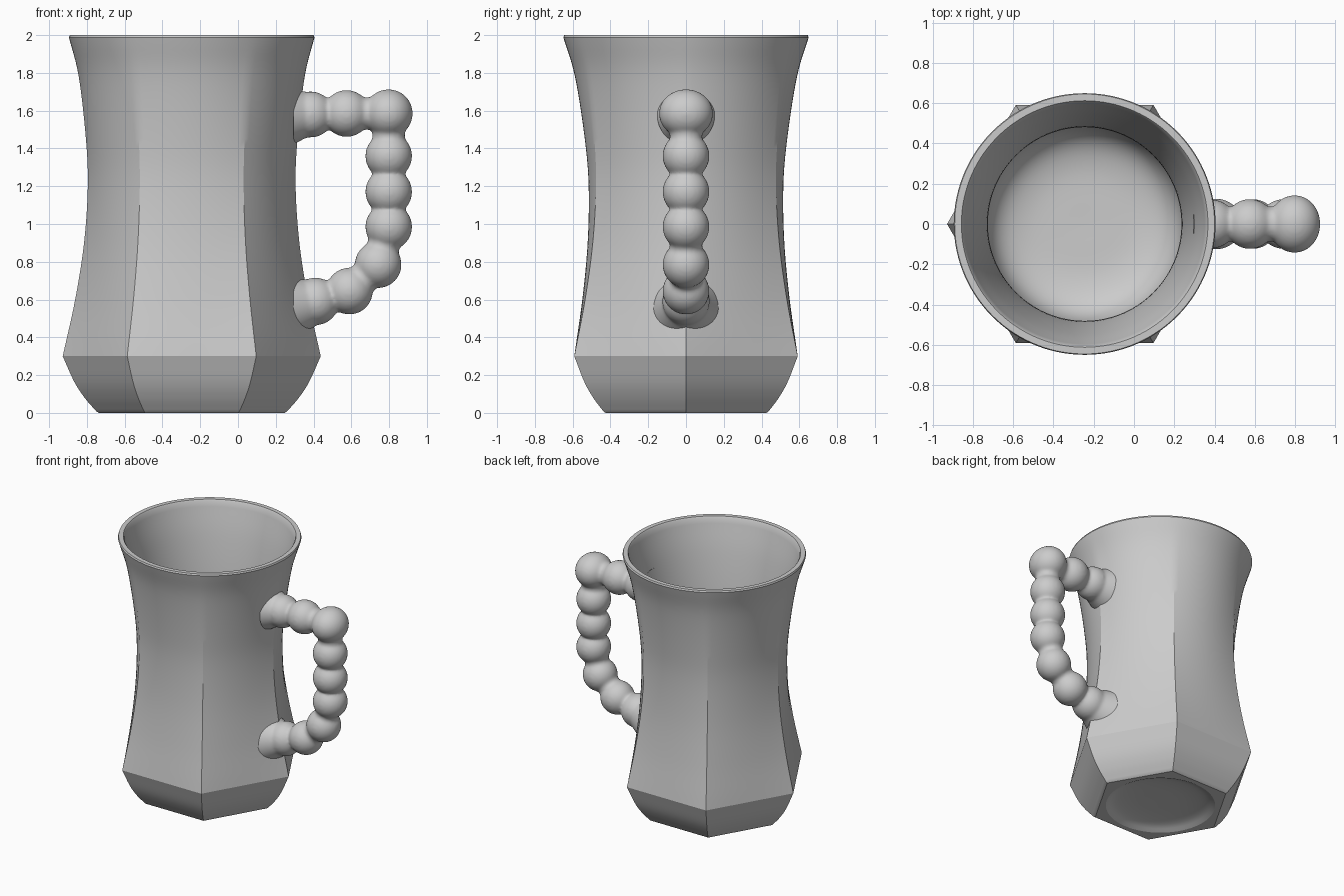
import bpy, bmesh
from math import cos, pi, sin, radians
from mathutils import Vector, Matrix

if "Cube" in bpy.data.objects:
    bpy.data.objects.remove(bpy.data.objects["Cube"])

CX = -0.245   # axis of the mug body
SEG = 120


def spline(pts, n=6):
    """Catmull-Rom through (radius, z) points."""
    p = [Vector(q) for q in pts]
    p = [2 * p[0] - p[1]] + p + [2 * p[-1] - p[-2]]
    out = []
    for i in range(1, len(p) - 2):
        a, b, c, d = p[i - 1:i + 3]
        for k in range(n):
            t = k / n
            out.append(0.5 * (2 * b + (c - a) * t + (2 * a - 5 * b + 4 * c - d) * t * t
                              + (3 * b - a - 3 * c + d) * t ** 3))
    return out + [p[-2]]


def ring(bm, r, z, roundness):
    """Ring blending from a hexagon (0) to a circle (1)."""
    vs = []
    for i in range(SEG):
        a = 2 * pi * i / SEG
        hexa = cos(pi / 6) / cos(a % (pi / 3) - pi / 6)
        k = r * (hexa + (1 - hexa) * roundness)
        vs.append(bm.verts.new((CX + k * cos(a), k * sin(a), z)))
    return vs


def finish(bm, name, angle):
    bmesh.ops.recalc_face_normals(bm, faces=bm.faces)
    me = bpy.data.meshes.new(name)
    bm.to_mesh(me)
    bm.free()
    ob = bpy.data.objects.new(name, me)
    bpy.context.collection.objects.link(ob)
    bpy.ops.object.select_all(action='DESELECT')
    ob.select_set(True)
    bpy.context.view_layer.objects.active = ob
    if angle:
        bpy.ops.object.shade_smooth_by_angle(angle=radians(angle))
    return ob


# Mug body: recessed base, hexagonal foot, waist blending to a round rim, hollow inside
recess = [(r, z, 1) for r, z in spline([(0.04, 0.05), (0.2, 0.046), (0.32, 0.03), (0.387, 0)], 4)]
foot = [(0.492, 0, 0)] + [(r, z, 0) for r, z in
                          spline([(0.505, 0.008), (0.567, 0.08), (0.622, 0.165), (0.683, 0.3)])]
wall = [(r, z, (z - 0.3) / 1.7) for r, z in
        spline([(0.683, 0.3), (0.617, 0.6), (0.57, 0.9), (0.55, 1.2), (0.56, 1.45),
                (0.598, 1.78), (0.65, 1.988)])[1:]]
rim = [(0.645, 2, 1), (0.612, 2, 1)]
inside = [(r, z, 1) for r, z in
          spline([(0.605, 1.99), (0.55, 1.75), (0.505, 1.45), (0.482, 1.15), (0.485, 0.85),
                  (0.5, 0.5), (0.485, 0.3), (0.42, 0.17), (0.28, 0.11), (0.04, 0.1)])]
bm = bmesh.new()
rings = [ring(bm, *row) for row in recess + foot + wall + rim + inside]
for a, b in zip(rings, rings[1:]):
    for i in range(SEG):
        j = (i + 1) % SEG
        bm.faces.new((a[i], a[j], b[j], b[i]))
bm.faces.new(rings[0])
bm.faces.new(rings[-1])
finish(bm, "mug_body", 22)

# Handle: string of fused beads with softened necks
beads = [(0.385, 1.58, 0.122), (0.575, 1.585, 0.124), (0.797, 1.585, 0.128), (0.798, 1.36, 0.124),
         (0.798, 1.17, 0.124), (0.798, 0.985, 0.124), (0.742, 0.785, 0.124),
         (0.59, 0.645, 0.124), (0.41, 0.59, 0.126)]
bm = bmesh.new()


def link(p, q, r1, r2):
    d = q - p
    m = Matrix.Translation((p + q) / 2) @ d.to_track_quat('Z', 'Y').to_matrix().to_4x4()
    bmesh.ops.create_cone(bm, cap_ends=True, segments=32, radius1=r1, radius2=r2,
                          depth=d.length, matrix=m)


for i, (x, z, r) in enumerate(beads):
    wide = 1.12 if i == 2 else 1.0
    bmesh.ops.create_uvsphere(bm, u_segments=40, v_segments=24, radius=r,
                              matrix=Matrix.Translation((x, 0, z)) @ Matrix.Diagonal((1, wide, 1, 1)))
for a, b in zip(beads, beads[1:]):
    link(Vector((a[0], 0, a[1])), Vector((b[0], 0, b[1])), 0.086, 0.086)
# Flares where the handle meets the wall
link(Vector((0.27, 0, 1.575)), Vector((0.40, 0, 1.58)), 0.165, 0.1)
link(Vector((0.27, 0, 0.56)), Vector((0.45, 0, 0.59)), 0.185, 0.09)
handle = finish(bm, "handle", 0)
rm = handle.modifiers.new("fuse", 'REMESH')
rm.mode = 'VOXEL'
rm.voxel_size = 0.011
sm = handle.modifiers.new("soften", 'SMOOTH')
sm.factor = 0.5
sm.iterations = 8
bpy.ops.object.modifier_apply(modifier="fuse")
bpy.ops.object.modifier_apply(modifier="soften")

# Trim the part of the handle that would poke into the cup
bm = bmesh.new()
bm.from_mesh(handle.data)
bmesh.ops.bisect_plane(bm, geom=bm.verts[:] + bm.edges[:] + bm.faces[:],
                       plane_co=(0.295, 0, 0), plane_no=(1, 0, 0), clear_inner=True)
bm.to_mesh(handle.data)
bm.free()
bpy.ops.object.shade_smooth()
